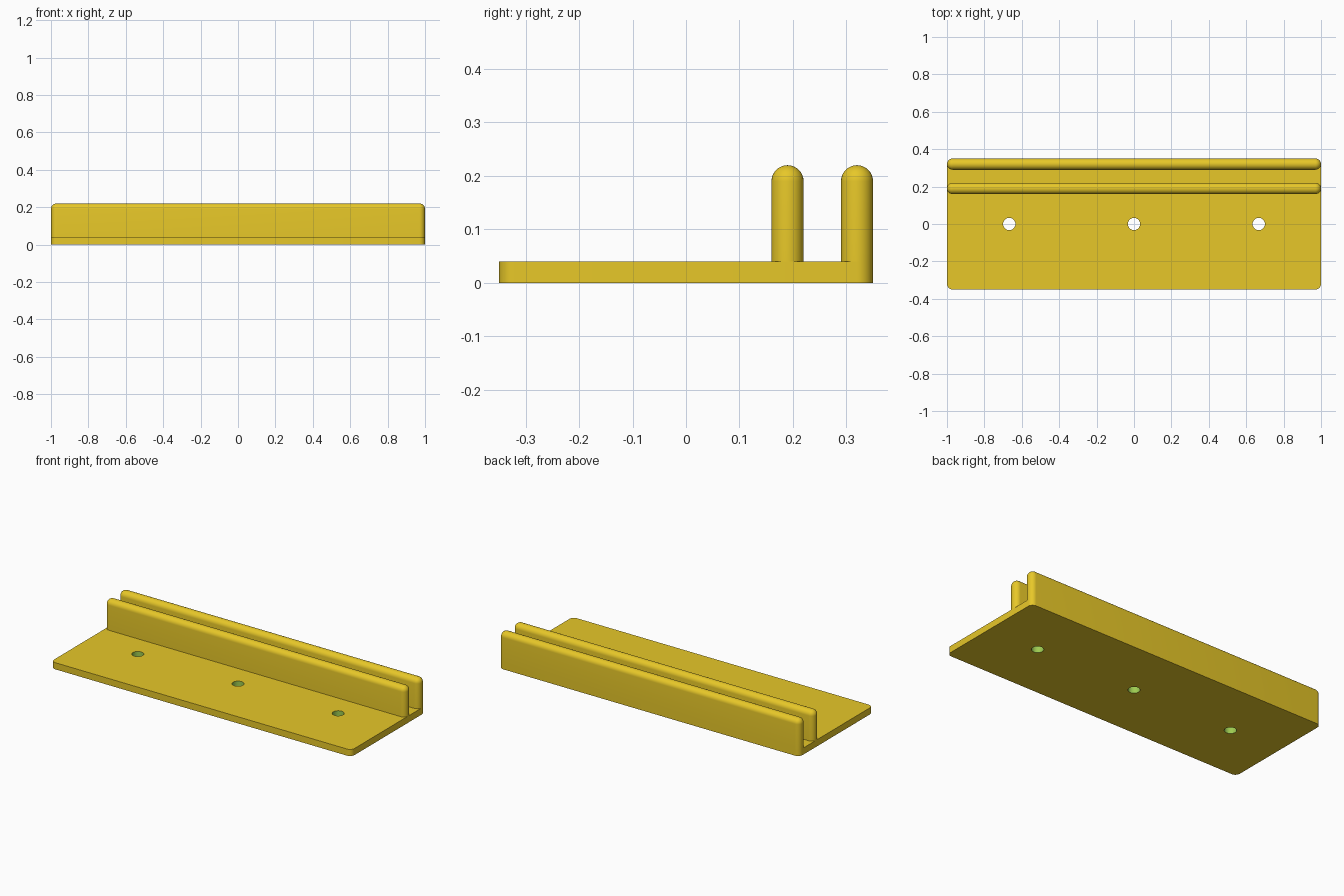
import bpy, bmesh, math

if "Cube" in bpy.data.objects:
    bpy.data.objects.remove(bpy.data.objects["Cube"])

R = 0.03            # rounding radius of rails and plate corners
PLATE_H = 0.04
TOP = 0.22
HOLE_R = 0.033
HOLES = (-0.667, 0.0, 0.667)


def material(name, rgb):
    m = bpy.data.materials.new(name)
    lin = [c / 12.92 if c <= 0.04045 else ((c + 0.055) / 1.055) ** 2.4 for c in rgb]
    m.diffuse_color = (*lin, 1)
    m.use_nodes = True
    m.node_tree.nodes["Principled BSDF"].inputs["Base Color"].default_value = m.diffuse_color
    return m


yellow = material("yellow", (0.976, 0.843, 0.173))
green = material("green", (0.616, 0.796, 0.318))


def finish(bm, name, mats):
    bmesh.ops.recalc_face_normals(bm, faces=bm.faces)
    me = bpy.data.meshes.new(name)
    bm.to_mesh(me)
    bm.free()
    for m in mats:
        me.materials.append(m)
    ob = bpy.data.objects.new(name, me)
    bpy.context.collection.objects.link(ob)
    bpy.ops.object.select_all(action='DESELECT')
    ob.select_set(True)
    bpy.context.view_layer.objects.active = ob
    bpy.ops.object.shade_smooth_by_angle(angle=math.radians(35))
    return ob


def rounded_outline(hx, hy, r, n=8):
    """Points of a rectangle with inner half sizes hx, hy grown by radius r."""
    pts = []
    for q, (sx, sy) in enumerate(((1, 1), (-1, 1), (-1, -1), (1, -1))):
        for i in range(n + 1):
            a = math.pi / 2 * (q + i / n)
            pts.append((sx * hx + r * math.cos(a), sy * hy + r * math.sin(a)))
    return pts


def add_loop(bm, pts, z):
    vs = [bm.verts.new((x, y, z)) for x, y in pts]
    return [bm.edges.new((vs[i], vs[i - 1])) for i in range(len(vs))]


# base plate with three through holes
bm = bmesh.new()
edges = add_loop(bm, rounded_outline(1 - R, 0.35 - R, R), 0)
for hx in HOLES:
    edges += add_loop(bm, [(hx + HOLE_R * math.cos(a * math.tau / 32),
                            HOLE_R * math.sin(a * math.tau / 32)) for a in range(32)], 0)
bmesh.ops.triangle_fill(bm, use_beauty=True, edges=edges)
ext = bmesh.ops.extrude_face_region(bm, geom=bm.faces[:], use_keep_orig=True)
for v in ext["geom"]:
    if isinstance(v, bmesh.types.BMVert):
        v.co.z = PLATE_H
bm.normal_update()
# hole walls are green
for f in bm.faces:
    c = f.calc_center_median()
    if abs(f.normal.z) < 0.5 and any(math.hypot(c.x - h, c.y) < HOLE_R * 1.1 for h in HOLES):
        f.material_index = 1
finish(bm, "base_plate", [yellow, green])


# upright rails with rounded ends and domed tops
def rail(name, y, bottom):
    bm = bmesh.new()
    n = 8
    levels = [(bottom, R)]
    levels += [(TOP - R + R * math.sin(math.pi / 2 * i / n),
                R * math.cos(math.pi / 2 * i / n)) for i in range(n + 1)]
    rings = [[bm.verts.new((px, y + py, z)) for px, py in rounded_outline(1 - R, 0, r)]
             for z, r in levels]
    for a, b in zip(rings, rings[1:]):
        for i in range(len(a)):
            bm.faces.new((a[i - 1], a[i], b[i], b[i - 1]))
    bm.faces.new(rings[0])
    bmesh.ops.remove_doubles(bm, verts=bm.verts, dist=1e-5)
    finish(bm, name, [yellow])


rail("front_rail", 0.19, PLATE_H)
rail("back_rail", 0.32, PLATE_H)
